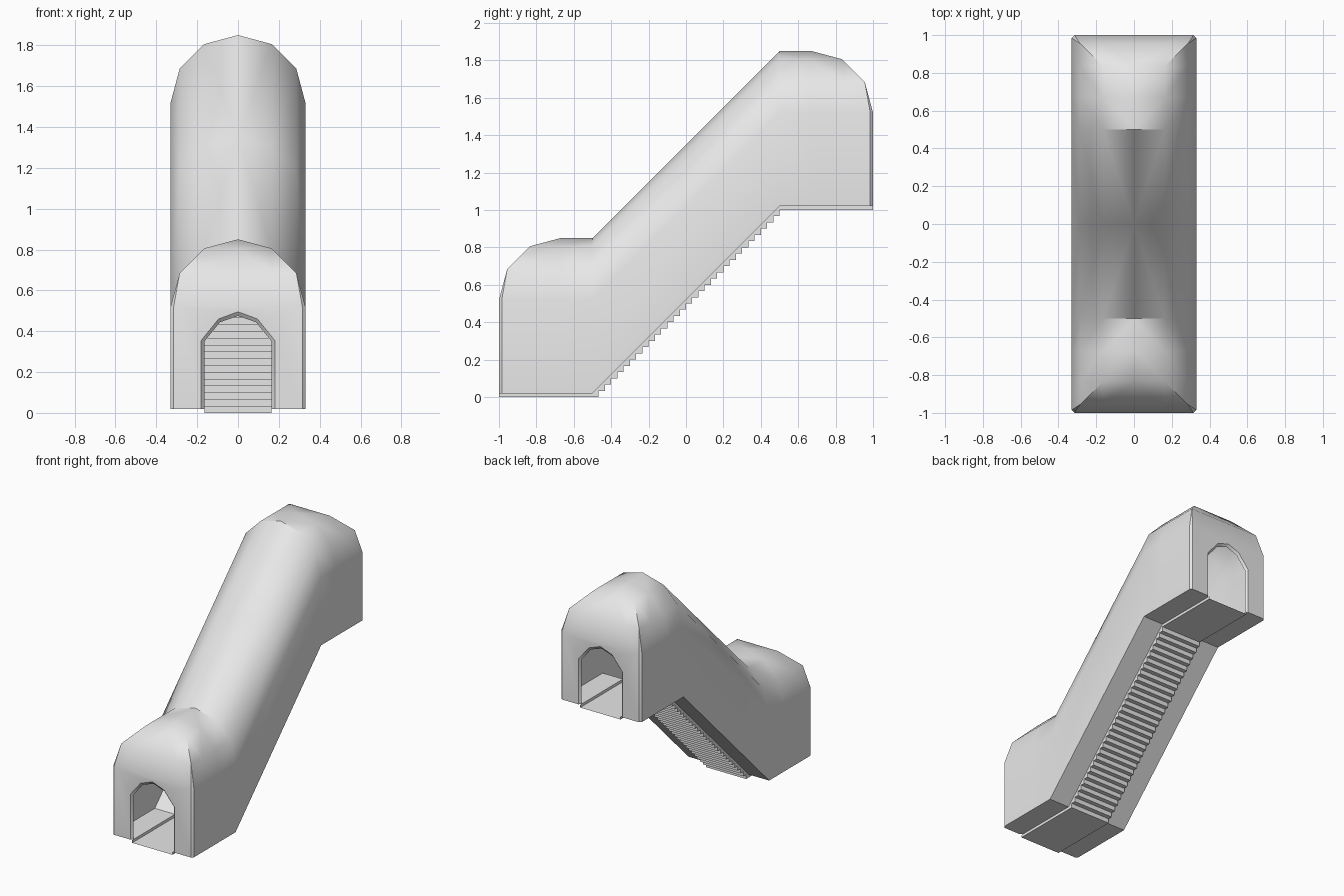
import bpy
import bmesh
import math

cube = bpy.data.objects.get("Cube")
if cube:
    bpy.data.objects.remove(cube, do_unlink=True)

grey = bpy.data.materials.new("plain grey")
grey.use_nodes = True
grey.diffuse_color = (0.8, 0.8, 0.8, 1)
grey.node_tree.nodes["Principled BSDF"].inputs["Base Color"].default_value = (0.8, 0.8, 0.8, 1)

R = 0.33         # half width and vault radius
SPRING = 0.5     # wall height up to the vault
CH = 0.015       # corner and door chamfer
STRIP = 0.165    # half width of the walkway
STEPS = 30


def base(y):
    """Underside of the shell: landing, slope, landing."""
    return 0.02 + min(max(y + 0.5, 0), 1)


def finish(name, bm):
    bmesh.ops.remove_doubles(bm, verts=bm.verts, dist=0.0005)
    bmesh.ops.recalc_face_normals(bm, faces=bm.faces)
    mesh = bpy.data.meshes.new(name)
    bm.to_mesh(mesh)
    bm.free()
    mesh.materials.append(grey)
    obj = bpy.data.objects.new(name, mesh)
    bpy.context.collection.objects.link(obj)
    bpy.ops.object.select_all(action='DESELECT')
    obj.select_set(True)
    bpy.context.view_layer.objects.active = obj
    bpy.ops.object.shade_smooth_by_angle(angle=math.radians(38))
    return obj


# Tunnel shell: one quarter, mirrored across and along the slope
shell = bmesh.new()


def face(*points):
    for sx in (-1, 1):
        for sy in (-1, 1):
            shell.faces.new([shell.verts.new((sx * x, sy * y, base(sy * y) + h))
                             for x, y, h in points])


arc = [(R * math.cos(a), SPRING + R * math.sin(a))
       for a in (math.radians(30 * k) for k in range(4))]
xs = [p[0] for p in arc]
heights = [p[1] for p in arc]
ys = [-1 + R - x for x in xs] + [-0.5, 0]


def roof(j, k):
    return (xs[j], ys[k], heights[min(j, k)])


# Hipped vault, split along the hip line
side_corner = (R, -1 + CH, SPRING)
end_corner = (R - CH, -1, SPRING)
for j in range(3):
    for k in range(len(ys) - 1):
        a, b, c, d = roof(j, k), roof(j, k + 1), roof(j + 1, k + 1), roof(j + 1, k)
        if j != k:
            face(a, b, c, d)
        elif j == 0:
            face(side_corner, b, c)
            face(end_corner, c, d)
            face(side_corner, c, end_corner)
        else:
            face(a, b, c)
            face(a, c, d)

# Side walls and underside
wall_ys = [-1 + CH] + ys[1:]
for y0, y1 in zip(wall_ys, wall_ys[1:]):
    face((R, y0, 0), (R, y1, 0), (R, y1, SPRING), (R, y0, SPRING))
    face((STRIP, y0, 0), (STRIP, y1, 0), (R, y1, 0), (R, y0, 0))

# Chamfered corners and the matching end of the underside
face((R, -1 + CH, 0), side_corner, end_corner, (R - CH, -1, 0))
face((STRIP, -1 + CH, 0), (STRIP + CH, -1, 0), (R - CH, -1, 0), (R, -1 + CH, 0))

# End walls with arched doorways and chamfered jambs
door = [(0.18, 0), (0.18, 0.335), (0.095, 0.44), (0, 0.475)]
inner = [(STRIP, 0), (STRIP, 0.33), (0.088, 0.424), (0, 0.455)]
outline = [(0, SPRING), (xs[2], SPRING), (xs[1], SPRING), (R - CH, SPRING), (R - CH, 0)]
face(*[(x, -1, h) for x, h in outline + door])
for (a, b), (c, d) in zip(zip(door, door[1:]), zip(inner, inner[1:])):
    face((a[0], -1, a[1]), (b[0], -1, b[1]),
         (d[0], -1 + CH, d[1]), (c[0], -1 + CH, c[1]))
finish("tunnel_shell", shell)

# Stair strip: landings and steps with side lips up to the shell
profile = [(-1, 0)]
for k in range(1, STEPS + 1):
    y = -0.5 + k / STEPS
    profile += [(y, (k - 1) / STEPS), (y, k / STEPS)]
profile.append((1, 1))

stairs = bmesh.new()
for (y0, z0), (y1, z1) in zip(profile, profile[1:]):
    stairs.faces.new([stairs.verts.new(p) for p in (
        (-STRIP, y0, z0), (STRIP, y0, z0), (STRIP, y1, z1), (-STRIP, y1, z1))])
lip = profile + [(y, base(y)) for y in (1, 0.5, -0.5, -1)]
for x in (-STRIP, STRIP):
    stairs.faces.new([stairs.verts.new((x, y, z)) for y, z in lip])
finish("stair_strip", stairs)
